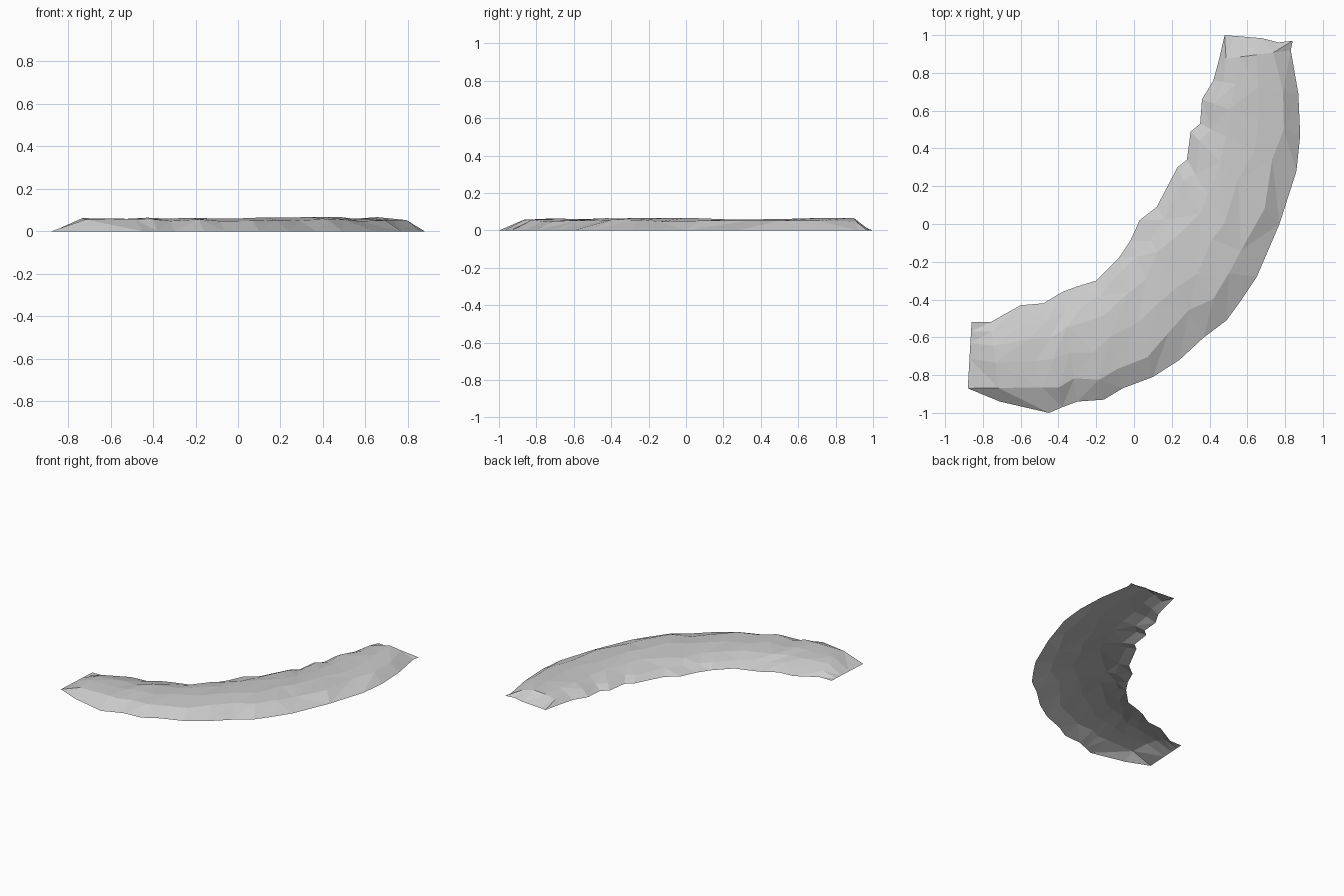
import bpy
import bmesh
import random
from mathutils import Vector

random.seed(4)

cube = bpy.data.objects.get("Cube")
if cube:
    bpy.data.objects.remove(cube, do_unlink=True)


def make_material(name, colour):
    material = bpy.data.materials.new(name)
    material.use_nodes = True
    material.diffuse_color = colour
    shader = next(n for n in material.node_tree.nodes if n.type == 'BSDF_PRINCIPLED')
    shader.inputs["Base Color"].default_value = colour
    shader.inputs["Roughness"].default_value = 0.9
    return material


# Ground outline of the curved mound, both edges running from the left end to the back end
inner_edge = [(-.86, -.52), (-.76, -.52), (-.6, -.43), (-.48, -.42), (-.38, -.36),
              (-.3, -.33), (-.2, -.3), (-.08, -.18), (-.02, -.09), (.03, .02),
              (.12, .09), (.23, .3), (.28, .34), (.3, .49), (.35, .53),
              (.36, .66), (.42, .76), (.45, .87), (.48, 1)]
outer_edge = [(-.88, -.87), (-.71, -.94), (-.45, -1), (-.38, -.97), (-.3, -.94),
              (-.16, -.93), (-.06, -.87), (.1, -.81), (.24, -.72), (.37, -.6),
              (.49, -.51), (.57, -.4), (.65, -.28), (.77, 0), (.86, .28),
              (.88, .47), (.87, .69), (.83, .92), (.84, .97)]

# Cross-section from inner to outer edge: fraction across, height
section = [(0, 0), (.14, .033), (.31, .057), (.55, .064), (.79, .054), (1, 0)]


def build_mound(name, material):
    bm = bmesh.new()
    rows = []
    last = len(inner_edge) - 1
    for i, (inner, outer) in enumerate(zip(inner_edge, outer_edge)):
        a, b = Vector((*inner, 0)), Vector((*outer, 0))
        at_end = i in (0, last)
        row = []
        for fraction, height in section:
            point = a.lerp(b, fraction)
            # Uneven facets on top, while the rim and both ends stay on the ground
            if height and not at_end:
                point += (b - a) * random.uniform(-.045, .045)
                point.z = height + random.uniform(-.006, .004)
            row.append(bm.verts.new(point))
        rows.append(row)

    # Small notch in the back end
    rows[last][-2].co.y -= .015

    # Open shell with facets split in alternating directions
    for lower, upper in zip(rows, rows[1:]):
        for j in range(len(section) - 1):
            p, q, r, s = lower[j], lower[j + 1], upper[j + 1], upper[j]
            if random.random() < .5:
                triangles = ((p, q, r), (p, r, s))
            else:
                triangles = ((p, q, s), (q, r, s))
            for triangle in triangles:
                bm.faces.new(triangle)
    for face in bm.faces:
        face.normal_update()
        if face.normal.z < 0:
            face.normal_flip()

    mesh = bpy.data.meshes.new(name)
    bm.to_mesh(mesh)
    bm.free()
    mesh.materials.append(material)
    mound = bpy.data.objects.new(name, mesh)
    bpy.context.collection.objects.link(mound)
    return mound


build_mound("curved_stone_mound", make_material("stone_grey", (.6, .6, .6, 1)))
